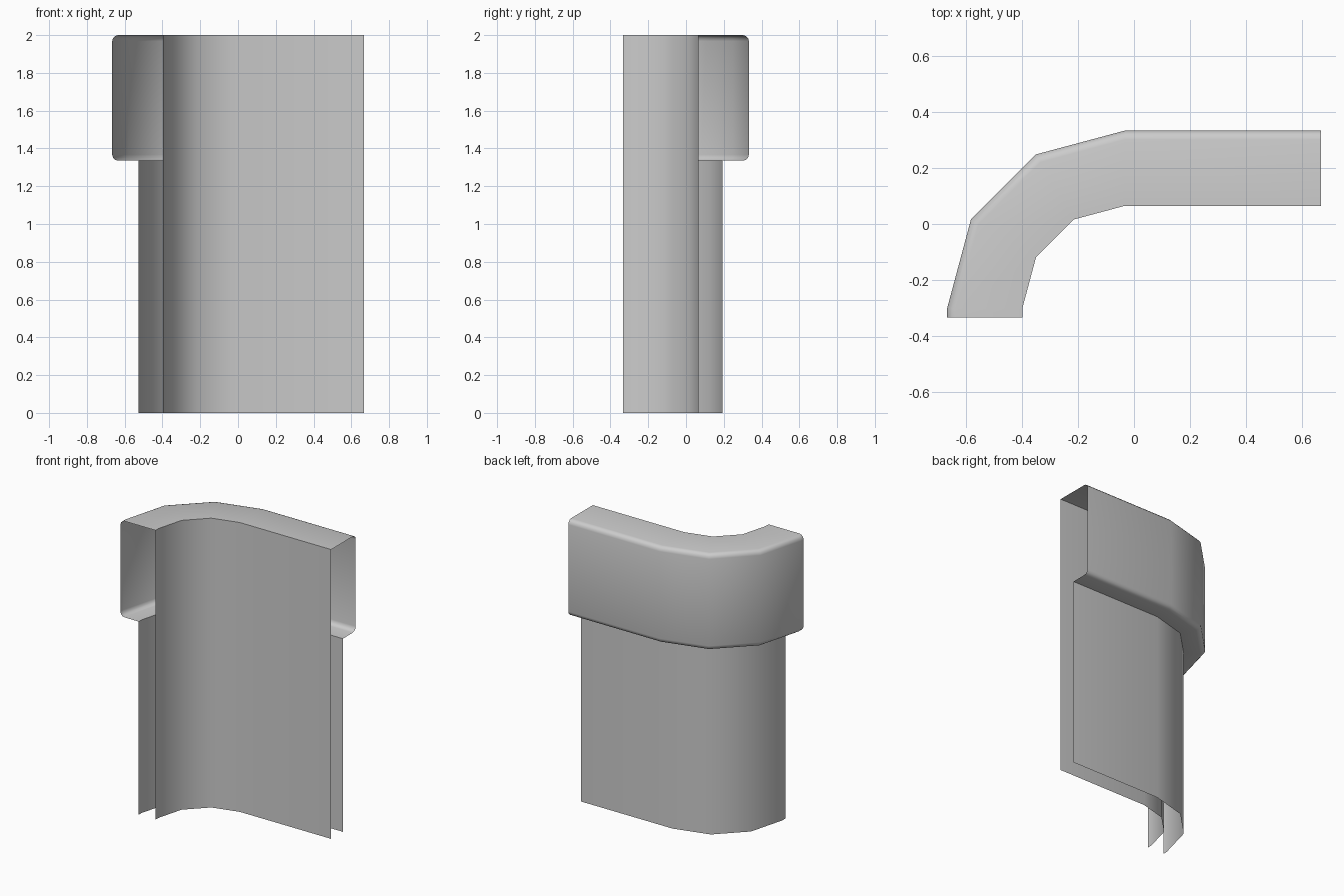
import bpy, math

if "Cube" in bpy.data.objects:
    bpy.data.objects.remove(bpy.data.objects["Cube"])

CX, CY = -0.032, -0.301      # centre of the plan bend
END_X, END_Y = 0.667, -0.333  # open ends of the wall
FRONT, BACK, CAP = 0.366, 0.494, 0.634  # distances of the faces from the bend centre
LEDGE, TOP, ROUND, SEG = 1.335, 2.0, 0.032, 3


def fillet(r, z, start):
    """Rounded corner running downwards through a quarter turn."""
    return [(r + ROUND * math.cos(a), z + ROUND * math.sin(a))
            for a in (math.radians(start - 90 * i / SEG) for i in range(SEG + 1))]


def station(r, z):
    """Points of one profile line along the plan: straight, bend, short straight."""
    arc = [(CX + r * math.cos(math.radians(a)), CY + r * math.sin(math.radians(a)), z)
           for a in (90, 120, 150, 180)]
    return [(END_X, CY + r, z)] + arc + [(CX - r, END_Y, z)]


# Cross-section: front face, top, rounded cap, ledge, recessed back face
profile = [(FRONT, 0), (FRONT, TOP)]
profile += fillet(CAP - ROUND, TOP - ROUND, 90)
profile += fillet(CAP - ROUND, LEDGE + ROUND, 0)
profile += [(BACK, LEDGE), (BACK, 0)]

# Sweep the section around the bend as an open shell
rows = [station(r, z) for r, z in profile]
n = len(rows[0])
verts = [v for row in rows for v in row]
faces = [(k * n + i, (k + 1) * n + i, (k + 1) * n + i + 1, k * n + i + 1)
         for k in range(len(rows) - 1) for i in range(n - 1)]
mesh = bpy.data.meshes.new("curved_wall")
mesh.from_pydata(verts, [], faces)
mesh.update()
wall = bpy.data.objects.new("curved_wall", mesh)
bpy.context.collection.objects.link(wall)

# Smooth bend and rounded cap, crisp top front edge and ledge corner
bpy.context.view_layer.objects.active = wall
wall.select_set(True)
bpy.ops.object.shade_smooth_by_angle(angle=math.radians(40))
